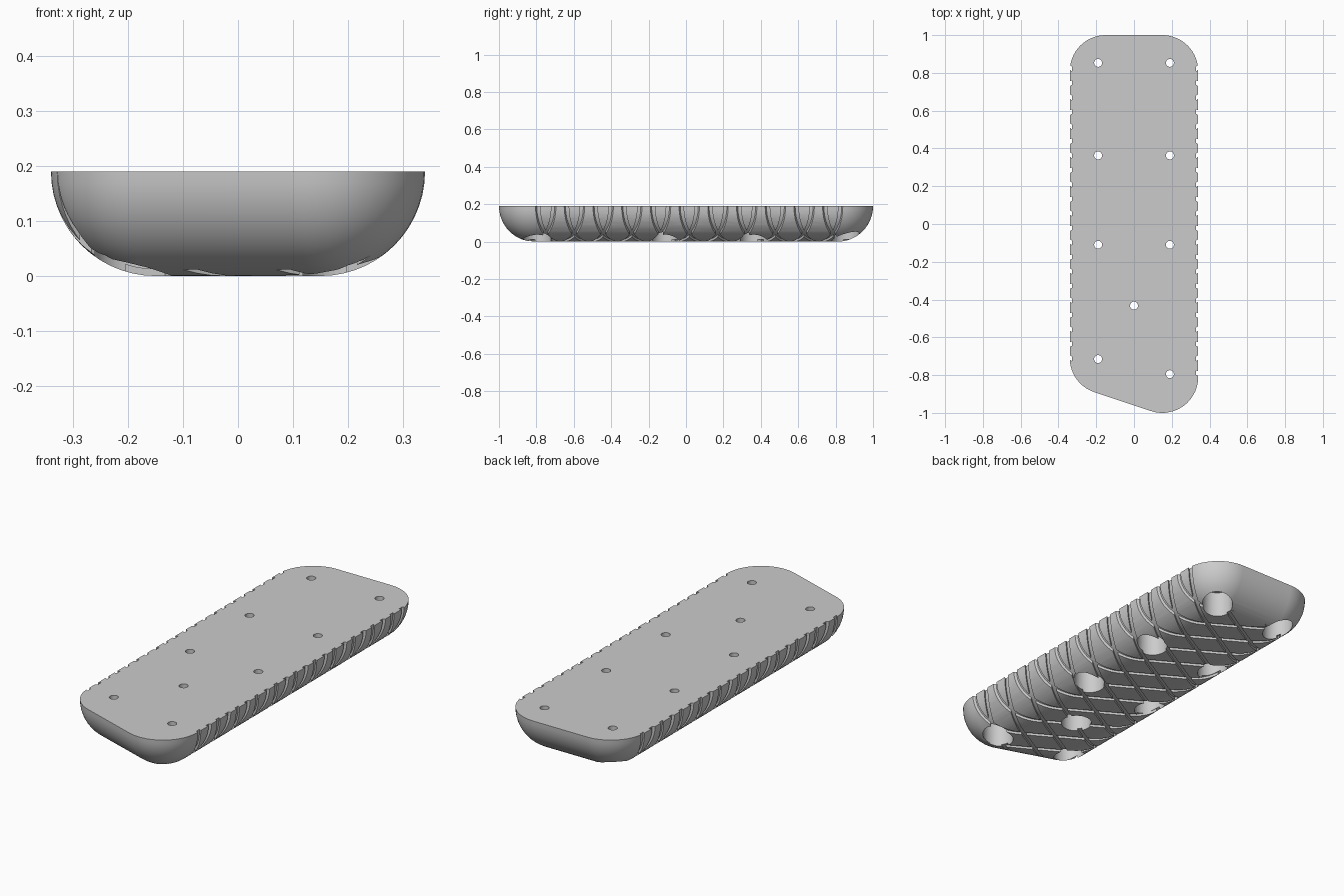
import bpy, bmesh, math

if "Cube" in bpy.data.objects:
    bpy.data.objects.remove(bpy.data.objects["Cube"])

R = 0.19                    # corner radius, edge rounding and height
HALF_W = 0.34
IN = HALF_W - R             # x of the corner centres
SLANT = math.atan(1 / 3)    # slope of the front edge
STEPS = 14

grey = bpy.data.materials.new("plain grey")
grey.use_nodes = True
grey.diffuse_color = (0.6, 0.6, 0.6, 1)
grey.node_tree.nodes["Principled BSDF"].inputs["Base Color"].default_value = (0.6, 0.6, 0.6, 1)


def finish(bm, name):
    bm.normal_update()
    mesh = bpy.data.meshes.new(name)
    bm.to_mesh(mesh)
    bm.free()
    mesh.materials.append(grey)
    obj = bpy.data.objects.new(name, mesh)
    bpy.context.collection.objects.link(obj)
    return obj


def skin(bm, rings):
    """Join closed rings of points with quads."""
    rows = [[bm.verts.new(p) for p in ring] for ring in rings]
    n = len(rows[0])
    for a, b in zip(rows, rows[1:]):
        for i in range(n):
            bm.faces.new((a[i], a[(i + 1) % n], b[(i + 1) % n], b[i]))
    return rows


def make_body():
    """Rounded slab with a slanted front edge and a fully rounded underside."""
    q = math.pi / 2
    corners = [(IN, -0.81, -q - SLANT, 0), (IN, 0.81, 0, q),
               (-IN, 0.81, q, 2 * q), (-IN, -0.71, 2 * q, 3 * q - SLANT)]
    rings = []
    for k in range(STEPS + 1):
        phi = q * k / STEPS
        r, z = R * math.sin(phi), R - R * math.cos(phi)
        ring = []
        for cx, cy, a0, a1 in corners:
            for i in range(STEPS + 1):
                a = a0 + (a1 - a0) * i / STEPS
                ring.append((cx + r * math.cos(a), cy + r * math.sin(a), z))
        rings.append(ring)
    bm = bmesh.new()
    rows = skin(bm, rings)
    bm.faces.new(rows[-1])
    bmesh.ops.remove_doubles(bm, verts=bm.verts, dist=1e-5)
    bmesh.ops.holes_fill(bm, edges=[e for e in bm.edges if e.is_boundary], sides=0)
    bm.normal_update()
    bmesh.ops.recalc_face_normals(bm, faces=bm.faces)
    return finish(bm, "grip_plate")


def section(r):
    """U-shaped cross-section at arc radius r, open at the top."""
    pts = [(-IN - r, R + 0.03)]
    for side, start in ((-1, math.pi), (1, 1.5 * math.pi)):
        for i in range(STEPS + 1):
            a = start + math.pi / 2 * i / STEPS
            pts.append((side * IN + r * math.cos(a), R + r * math.sin(a)))
    return pts + [(IN + r, R + 0.03)]


def add_grooves(bm, slope, depth=0.012, width=0.024, pitch=0.1535):
    """Row of slanted U-shaped strips that follow the rounded section."""
    loop = section(R + 0.03) + section(R - depth)[::-1]
    half = len(loop) // 2
    for n in range(-1, 12):
        y = -0.75 + n * pitch
        back, front = skin(bm, [[(x, y + slope * x + d, z) for x, z in loop]
                                for d in (width / 2, -width / 2)])
        for i in range(half - 1):
            quad = (i, i + 1, -2 - i, -1 - i)
            bm.faces.new([front[j] for j in quad])
            bm.faces.new([back[j] for j in reversed(quad)])


def add_bores(bm, spots, n=40):
    """Stepped screw holes: wide from below, narrow through the top."""
    profile = [(0.073, -0.05), (0.073, 0.13), (0.021, 0.13), (0.021, 0.25)]
    for x, y in spots:
        rows = skin(bm, [[(x + r * math.cos(math.tau * i / n),
                           y + r * math.sin(math.tau * i / n), z) for i in range(n)]
                         for r, z in profile])
        bm.faces.new(rows[0][::-1])
        bm.faces.new(rows[-1])


body = make_body()

# One cutter holds both groove directions and all screw holes
spots = [(s * 0.19, y) for s in (-1, 1) for y in (0.853, 0.363, -0.11)]
spots += [(0, -0.432), (-0.19, -0.715), (0.19, -0.795)]
cut = bmesh.new()
add_grooves(cut, 0.577)
add_grooves(cut, -0.577)
add_bores(cut, spots)
cutter = finish(cut, "groove_and_hole_cutter")
cutter.hide_render = True

bpy.ops.object.select_all(action="DESELECT")
bpy.context.view_layer.objects.active = body
body.select_set(True)
mod = body.modifiers.new("cuts", "BOOLEAN")
mod.operation = "DIFFERENCE"
mod.solver = "EXACT"
mod.use_self = True
mod.object = cutter
bpy.ops.object.modifier_apply(modifier=mod.name)
bpy.data.objects.remove(cutter)

# Smooth curves, crisp groove and hole edges
bpy.ops.object.shade_smooth_by_angle(angle=math.radians(30))
weighted = body.modifiers.new("weighted_normals", "WEIGHTED_NORMAL")
weighted.keep_sharp = True
